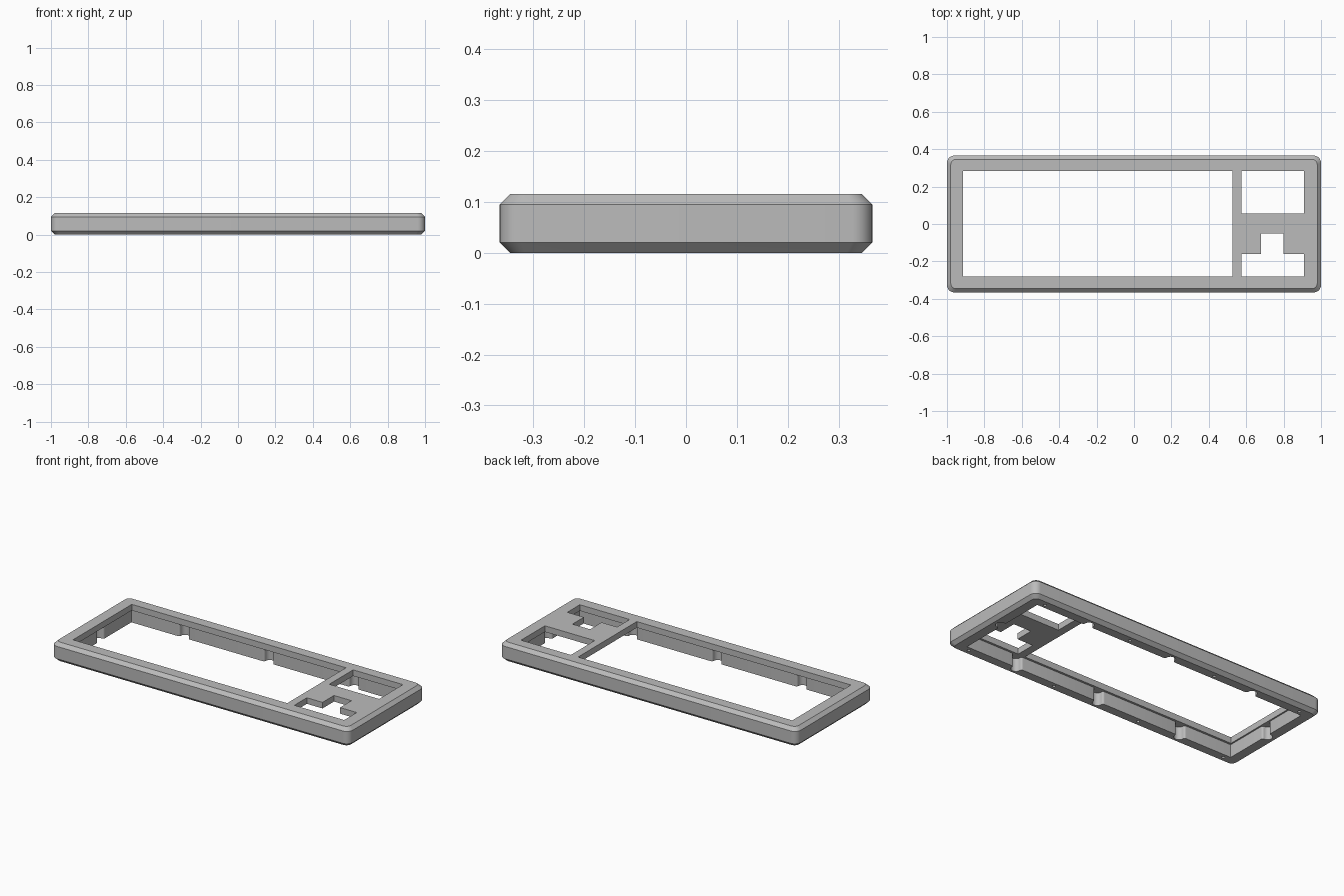
import bpy, bmesh
from math import cos, sin, pi
from mathutils import Vector

if "Cube" in bpy.data.objects:
    bpy.data.objects.remove(bpy.data.objects["Cube"])

HALF_X, HALF_Y, TOP = 1.0, 0.366, 0.115      # outer size
CHAMFER, CORNER = 0.02, 0.04                 # edge chamfer, corner radius
CAV_X, CAV_Y, PLATE_Z = 0.922, 0.293, 0.078  # cavity under the top plate

grey = bpy.data.materials.new("case_grey")
grey.use_nodes = True
colour = (0.5, 0.5, 0.5, 1)
grey.diffuse_color = colour
grey.node_tree.nodes["Principled BSDF"].inputs["Base Color"].default_value = colour


def rounded_rect(hx, hy, r, steps=8):
    pts = []
    for i, (sx, sy) in enumerate([(1, 1), (-1, 1), (-1, -1), (1, -1)]):
        for k in range(steps + 1):
            a = (i + k / steps) * pi / 2
            pts.append((sx * (hx - r) + r * cos(a), sy * (hy - r) + r * sin(a)))
    return pts


def add_loft(bm, sections):
    """Solid through stacked outlines given as (points, height)."""
    rings = [[bm.verts.new((x, y, z)) for x, y in pts] for pts, z in sections]
    n = len(rings[0])
    for low, high in zip(rings, rings[1:]):
        for i in range(n):
            j = (i + 1) % n
            bm.faces.new((low[i], low[j], high[j], high[i]))
    bm.faces.new(rings[0][::-1])
    bm.faces.new(rings[-1])


def make_object(name, solids):
    bm = bmesh.new()
    for sections in solids:
        add_loft(bm, sections)
    bmesh.ops.recalc_face_normals(bm, faces=bm.faces)
    mesh = bpy.data.meshes.new(name)
    bm.to_mesh(mesh)
    bm.free()
    mesh.materials.append(grey)
    obj = bpy.data.objects.new(name, mesh)
    bpy.context.collection.objects.link(obj)
    return obj


def prism(pts, z0, z1):
    return [(pts, z0), (pts, z1)]


def box(x0, x1, y0, y1):
    return [(x0, y0), (x1, y0), (x1, y1), (x0, y1)]


def circle(x, y, r, steps=16):
    return [(x + r * cos(2 * pi * k / steps), y + r * sin(2 * pi * k / steps))
            for k in range(steps)]


def scallop(lip=0.012, r=0.028, steps=6):
    """Rounded notch as (along wall, depth) pairs."""
    angles = [k / steps * pi / 2 for k in range(steps + 1)]
    half = [(-lip - r + lip * sin(a), lip - lip * cos(a)) for a in angles]
    half += [(-r * cos(a), lip + r * sin(a)) for a in angles[1:]]
    return half + [(-t, d) for t, d in half[-2::-1]]


def cavity_outline():
    """Rectangle whose walls carry scalloped notches."""
    pts = []
    long_side, short_side = (-0.57, 0, 0.57), (0,)
    sides = [((1, 0), CAV_X, CAV_Y, long_side), ((0, 1), CAV_Y, CAV_X, short_side),
             ((-1, 0), CAV_X, CAV_Y, long_side), ((0, -1), CAV_Y, CAV_X, short_side)]
    for direction, half, wall, notches in sides:
        d = Vector(direction)
        out = Vector((d.y, -d.x))
        pts.append(d * -half + out * wall)
        for c in notches:
            pts += [d * (c + t) + out * (wall + depth) for t, depth in scallop()]
    return [tuple(p) for p in pts]


# Outer shell with chamfered top and bottom edges
wide = rounded_rect(HALF_X, HALF_Y, CORNER)
narrow = rounded_rect(HALF_X - CHAMFER, HALF_Y - CHAMFER, CORNER - CHAMFER / 2)
case = make_object("case_frame", [[(narrow, 0), (wide, CHAMFER),
                                   (wide, TOP - CHAMFER), (narrow, TOP)]])

# Cavity open at the bottom
cavity = make_object("cavity_cutter", [prism(cavity_outline(), -0.05, PLATE_Z)])

# Key openings through the top plate: main block, upper cluster, arrow cluster
arrows = [(0.575, -0.28), (0.91, -0.28), (0.91, -0.16), (0.798, -0.16),
          (0.798, -0.05), (0.68, -0.05), (0.68, -0.16), (0.575, -0.16)]
outlines = [box(-0.913, 0.527, -0.28, 0.284), box(0.575, 0.91, 0.055, 0.284), arrows]
openings = make_object("key_opening_cutter", [prism(p, 0.05, 0.2) for p in outlines])

# Screw holes in the bottom rim
holes = make_object("screw_hole_cutter",
                    [prism(circle(x, y, 0.009), -0.02, 0.05)
                     for x in (-0.89, -0.295, 0.295, 0.89) for y in (-0.317, 0.317)])

# Cut the frame, then drop the cutters
bpy.context.view_layer.objects.active = case
for cutter in (cavity, openings, holes):
    mod = case.modifiers.new(cutter.name, "BOOLEAN")
    mod.operation = "DIFFERENCE"
    mod.solver = "EXACT"
    mod.object = cutter
    bpy.ops.object.modifier_apply(modifier=mod.name)
    bpy.data.objects.remove(cutter)

for o in bpy.context.selected_objects:
    o.select_set(False)
case.select_set(True)
bpy.ops.object.shade_smooth_by_angle(angle=pi / 6)
